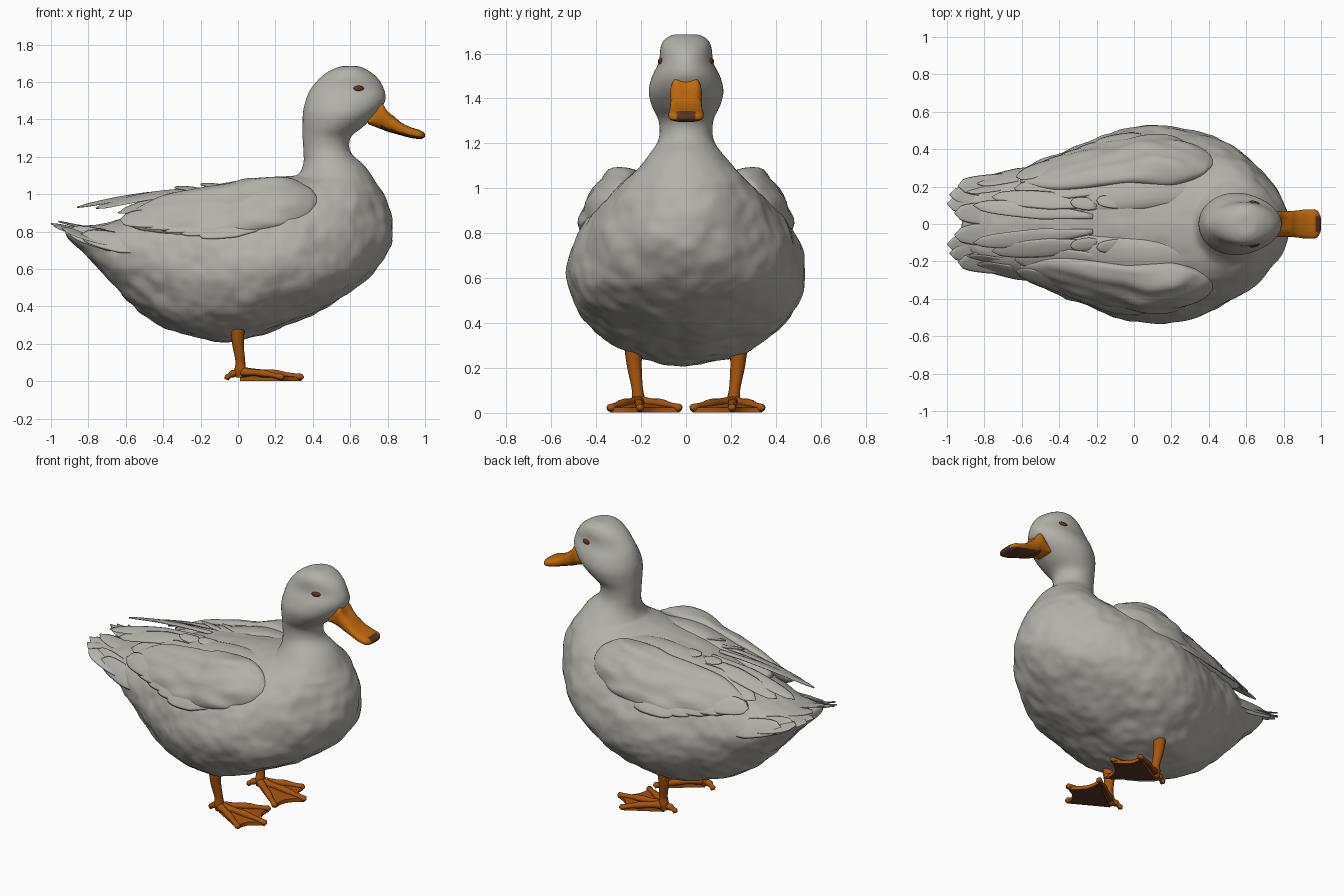
import bpy, bmesh, math, random
from mathutils import Vector, noise

if "Cube" in bpy.data.objects:
    bpy.data.objects.remove(bpy.data.objects["Cube"])

random.seed(4)


def material(name, rgb):
    m = bpy.data.materials.new(name)
    m.diffuse_color = (*rgb, 1)
    m.use_nodes = True
    m.node_tree.nodes["Principled BSDF"].inputs["Base Color"].default_value = m.diffuse_color
    return m


PLUMAGE = material("pale grey plumage", (0.45, 0.44, 0.40))
BILL = material("bill orange", (0.52, 0.14, 0.004))
LEG = material("leg orange", (0.38, 0.09, 0.004))
DARK = material("dark brown", (0.10, 0.036, 0.018))
EYE = material("eye brown", (0.13, 0.032, 0.012))


def dense(rows, k=5):
    """Catmull-Rom interpolation of rows of numbers."""
    out = []
    for i in range(len(rows) - 1):
        a, b = rows[max(i - 1, 0)], rows[i]
        c, d = rows[i + 1], rows[min(i + 2, len(rows) - 1)]
        for j in range(k):
            t = j / k
            out.append([0.5 * (2 * q + (r - p) * t + (2 * p - 5 * q + 4 * r - s) * t * t
                               + (3 * q - p - 3 * r + s) * t ** 3)
                        for p, q, r, s in zip(a, b, c, d)])
    out.append(list(rows[-1]))
    return out


def add_loft(bm, rings):
    """Skin a list of equal-sized rings and close both ends."""
    vs = [[bm.verts.new(p) for p in ring] for ring in rings]
    n = len(vs[0])
    for a, b in zip(vs, vs[1:]):
        for i in range(n):
            bm.faces.new((a[i], a[(i + 1) % n], b[(i + 1) % n], b[i]))
    bm.faces.new(vs[0])
    bm.faces.new(vs[-1])


def add_tube(bm, rows, up, n=12):
    """Tube along rows of (x, y, z, side radius, up radius)."""
    pts = [Vector(r[:3]) for r in rows]
    rings = []
    for i, r in enumerate(rows):
        d = (pts[min(i + 1, len(pts) - 1)] - pts[max(i - 1, 0)]).normalized()
        side = d.cross(Vector(up)).normalized()
        nor = side.cross(d)
        rings.append([pts[i] + side * r[3] * math.cos(a) + nor * r[4] * math.sin(a) for a in circle(n)])
    add_loft(bm, rings)


def add_feather(bm, p0, p1, width, up, arch=0.015):
    """Thin rounded blade from p0 to p1."""
    p0, p1, rows = Vector(p0), Vector(p1), []
    for j in range(15):
        t = j / 14
        p = p0.lerp(p1, t) + Vector(up).normalized() * arch * math.sin(math.pi * t)
        w = width * min(1, 0.3 + 1.6 * t) * ((1 - t ** 5) ** 0.5 + 0.05)
        rows.append((*p, w, 0.011 * (1.1 - t * 0.7)))
    add_tube(bm, rows, up, 10)


def finish(name, bm, mats, mirror=False, rule=None, recalc=True):
    """Mirror, shade, colour by rule(centre, normal) and link the part."""
    if recalc:
        bmesh.ops.recalc_face_normals(bm, faces=bm.faces[:])
    if mirror:
        dup = bmesh.ops.duplicate(bm, geom=bm.verts[:] + bm.edges[:] + bm.faces[:])["geom"]
        for v in dup:
            if isinstance(v, bmesh.types.BMVert):
                v.co.y = -v.co.y
        bmesh.ops.reverse_faces(bm, faces=[f for f in dup if isinstance(f, bmesh.types.BMFace)])
    bm.normal_update()
    for f in bm.faces:
        f.smooth = True
        if rule:
            f.material_index = int(rule(f.calc_center_median(), f.normal))
    me = bpy.data.meshes.new(name)
    bm.to_mesh(me)
    bm.free()
    for m in mats:
        me.materials.append(m)
    ob = bpy.data.objects.new(name, me)
    bpy.context.collection.objects.link(ob)
    return ob


def circle(n):
    return [math.tau * i / n for i in range(n)]


# Torso: x, bottom, top, height of widest point, half width
torso = [(-.92, .79, .83, .81, .10), (-.85, .71, .83, .775, .17), (-.75, .60, .84, .74, .23),
         (-.60, .44, .88, .70, .29), (-.45, .32, .94, .66, .36), (-.30, .25, 1.0, .64, .42),
         (-.10, .21, 1.05, .61, .495), (.10, .24, 1.08, .61, .53), (.30, .32, 1.10, .63, .51),
         (.45, .39, 1.13, .65, .455), (.60, .47, 1.17, .68, .365), (.70, .55, 1.11, .73, .275),
         (.78, .65, 1.0, .79, .17), (.82, .74, .89, .81, .07)]
bm = bmesh.new()
add_loft(bm, [[(x, w * math.cos(a), zw + ((zt - zw) if math.sin(a) > 0 else (zw - zb)) * math.sin(a))
               for a in circle(48)] for x, zb, zt, zw, w in dense(torso)])

# Neck and head: z, back x, front x, half width
head = [(1.02, .28, .77, .27), (1.15, .345, .68, .165), (1.22, .35, .605, .122), (1.30, .345, .60, .122),
        (1.36, .345, .67, .15), (1.43, .345, .745, .168), (1.50, .36, .788, .152), (1.56, .385, .783, .121),
        (1.62, .435, .75, .115), (1.66, .49, .70, .10), (1.685, .55, .65, .06)]
add_loft(bm, [[((b + f) / 2 + (f - b) / 2 * math.cos(a), w * math.sin(a), z) for a in circle(40)]
              for z, b, f, w in dense(head)])
body = finish("body_and_head", bm, [PLUMAGE])

# Merge both into one soft skin, then ruffle the plumage
bpy.context.view_layer.objects.active = body
body.select_set(True)
rm = body.modifiers.new("merge", 'REMESH')
rm.mode, rm.voxel_size, rm.use_smooth_shade = 'VOXEL', 0.014, True
sm = body.modifiers.new("soften", 'SMOOTH')
sm.factor, sm.iterations = 0.5, 6
for m in ("merge", "soften"):
    bpy.ops.object.modifier_apply(modifier=m)
moves = []
for v in body.data.vertices:
    p = v.co
    amp = 0.014 * max(0.08, min(1, (1.2 - p.z) * 4))
    moves.append(p + v.normal * amp * (noise.noise(Vector((p.x * 5, p.y * 6, p.z * 7)))
                                       + 0.5 * noise.noise(p * 14)))
for v, p in zip(body.data.vertices, moves):
    v.co = p
for f in body.data.polygons:
    f.use_smooth = True

# Folded wings: x, centre y, centre z, half length, thickness
wing = [(.42, .33, .965, .03, .010), (.38, .335, .965, .09, .032), (.30, .335, .96, .145, .07),
        (.20, .34, .95, .175, .088), (.05, .34, .93, .185, .085), (-.05, .335, .915, .175, .07),
        (-.20, .31, .90, .165, .065), (-.40, .265, .89, .125, .05), (-.55, .24, .87, .06, .03),
        (-.61, .235, .865, .015, .01)]
bm = bmesh.new()
c, s = math.cos(math.radians(52)), math.sin(math.radians(52))
rings = []
for x, y, z, L, T in dense(wing, 8):
    ring = []
    for a in circle(40):
        u, v = L * math.cos(a), T * math.sin(a)
        v += 0.025 * T / 0.08 * noise.noise(Vector((x * 5, u * 14, 3)))
        ring.append((x, y + c * u + s * v, z - s * u + c * v))
    rings.append(ring)
add_loft(bm, rings)
finish("wings", bm, [PLUMAGE], True)

# Shoulder feathers filling the back between the wings
bm = bmesh.new()
add_tube(bm, dense([(.36, .19, 1.02, .02, .01), (.28, .20, 1.02, .09, .038), (.08, .20, 1.01, .13, .06),
                    (-.15, .17, .98, .12, .055), (-.35, .14, .94, .09, .05), (-.52, .13, .895, .03, .03)], 6),
         (0, .35, 1), 28)
finish("shoulder_feathers", bm, [PLUMAGE], True)

# Flight feathers along the lower wing edge and over the back
bm = bmesh.new()
for i in range(5):
    t = i / 4
    p0 = Vector((.15, .45, .83)).lerp(Vector((-.29, .33, .86)), t)
    p1 = Vector((-.22, .425, .79)).lerp(Vector((-.63, .25, .865)), t)
    add_feather(bm, p0, p1, .062, (0, .8, .6))
add_feather(bm, (-.22, .04, 1.02), (-.86, .10, .93), .045, (0, .25, 1))
add_feather(bm, (-.20, .10, 1.025), (-.76, .145, .925), .05, (0, .4, 1))
add_feather(bm, (-.12, .18, 1.02), (-.64, .19, .90), .06, (0, .5, 1))
finish("flight_feathers", bm, [PLUMAGE], True)

# Small raised tufts on the back
bm = bmesh.new()
for x in (-.02, -.16):
    y = random.uniform(.09, .16)
    add_feather(bm, (x, y, 1.03 + x * .1), (x - .18, y + .02, 1.055 + x * .12), .035, (0, .3, 1), .004)
finish("back_tufts", bm, [PLUMAGE], True)

# Tail fan
bm = bmesh.new()
for i in range(4):
    add_feather(bm, (-.50, .05 + .06 * i, .81 - .025 * i),
                (-(.96, 1.0, .985, .94)[i], .06 + .048 * i, .855 - .012 * i), .062, (.15, .1 + .1 * i, 1), -.022)
for i in range(2):
    add_feather(bm, (-.44 - .06 * i, .305 - .05 * i, .70),
                (-.84 - .07 * i, .215 - .04 * i, .785 + .025 * i), .06, (0, .8, .5), .0)
finish("tail_feathers", bm, [PLUMAGE], True)

# Bill: x, bottom, top, half width; the top edge dips between two lobes at the root
bill = [(.695, 1.375, 1.40, .062), (.76, 1.35, 1.51, .070), (.80, 1.335, 1.46, .070), (.86, 1.318, 1.393, .071),
        (.92, 1.302, 1.36, .078), (.97, 1.295, 1.344, .076), (.99, 1.30, 1.332, .058), (1.0, 1.308, 1.322, .03)]


def soft(v):
    return math.copysign(abs(v) ** 0.75, v)


bm = bmesh.new()
add_loft(bm, [[(x, w * soft(math.cos(a)) * (1 - .2 * max(0, math.sin(a)) * (x < .83)),
                (zb + zt) / 2 + (zt - zb) / 2 * soft(math.sin(a))
                - max(0, math.sin(a)) ** 5 * max(0, .84 - x) * .5 * (x > .72)) for a in circle(36)]
              for x, zb, zt, w in dense(bill, 6)])
finish("bill", bm, [BILL, DARK],
       rule=lambda p, n: (p.x > .968 and abs(p.y) < .042) or (n.z < -.6 and p.x > .76))

# Eyes
bm = bmesh.new()
bmesh.ops.create_uvsphere(bm, u_segments=20, v_segments=12, radius=1)
for v in bm.verts:
    v.co = Vector((.645 + .029 * v.co.x, .109 + .015 * v.co.y - .006 * v.co.x, 1.565 + .016 * v.co.z))
finish("eyes", bm, [EYE], True)

# Legs
bm = bmesh.new()
add_tube(bm, dense([(-.005, .235, .36, .045, .045), (-.002, .234, .28, .039, .038), (.0, .229, .20, .032, .031),
                    (.012, .217, .11, .025, .026), (.012, .212, .06, .029, .030), (.012, .21, .02, .022, .025)]),
         (1, 0, 0), 16)
finish("legs", bm, [LEG], True)

# Toes and hind toe, dark underneath
bm = bmesh.new()
heel = Vector((.01, .21, .048))
tips = [Vector((.245, .03, .022)), Vector((.34, .205, .022)), Vector((.235, .338, .022))]
for tip in tips + [Vector((-.06, .195, .02))]:
    rows = []
    for j in range(9):
        t = j / 8
        p = heel.lerp(tip, t)
        r = .023 - .008 * t + .003 * math.sin(t * 14)
        rows.append((p.x, p.y, p.z + .008 * math.sin(math.pi * t), r, min(r, p.z - .003)))
    rows.append((*(tip + (tip - heel).normalized() * .012), .004, .004))
    add_tube(bm, rows, (0, 0, 1))
finish("toes", bm, [LEG, DARK], True, lambda p, n: n.z < -.6)

# Webbing between the toes
bm = bmesh.new()
edge = []
for a, b in zip(tips, tips[1:]):
    edge += [a] + [a.lerp(b, t).lerp(heel, .5 * t * (1 - t)) for t in (.25, .5, .75)]
edge.append(tips[2])
top = [bm.verts.new(p) for p in [heel] + edge]
low = [bm.verts.new((p.x, p.y, .002)) for p in [heel] + edge]
n = len(top)
for i in range(n):
    k = (i + 1) % n
    bm.faces.new((top[k], top[i], low[i], low[k]))
    if 0 < i < n - 1:
        bm.faces.new((top[0], top[i], top[k]))
        bm.faces.new((low[0], low[k], low[i]))
web = finish("foot_webbing", bm, [LEG, DARK], True, lambda p, n: n.z < -.5, recalc=False)
body.select_set(False)
web.select_set(True)
bpy.context.view_layer.objects.active = web
bpy.ops.object.shade_smooth_by_angle(angle=math.radians(40))
